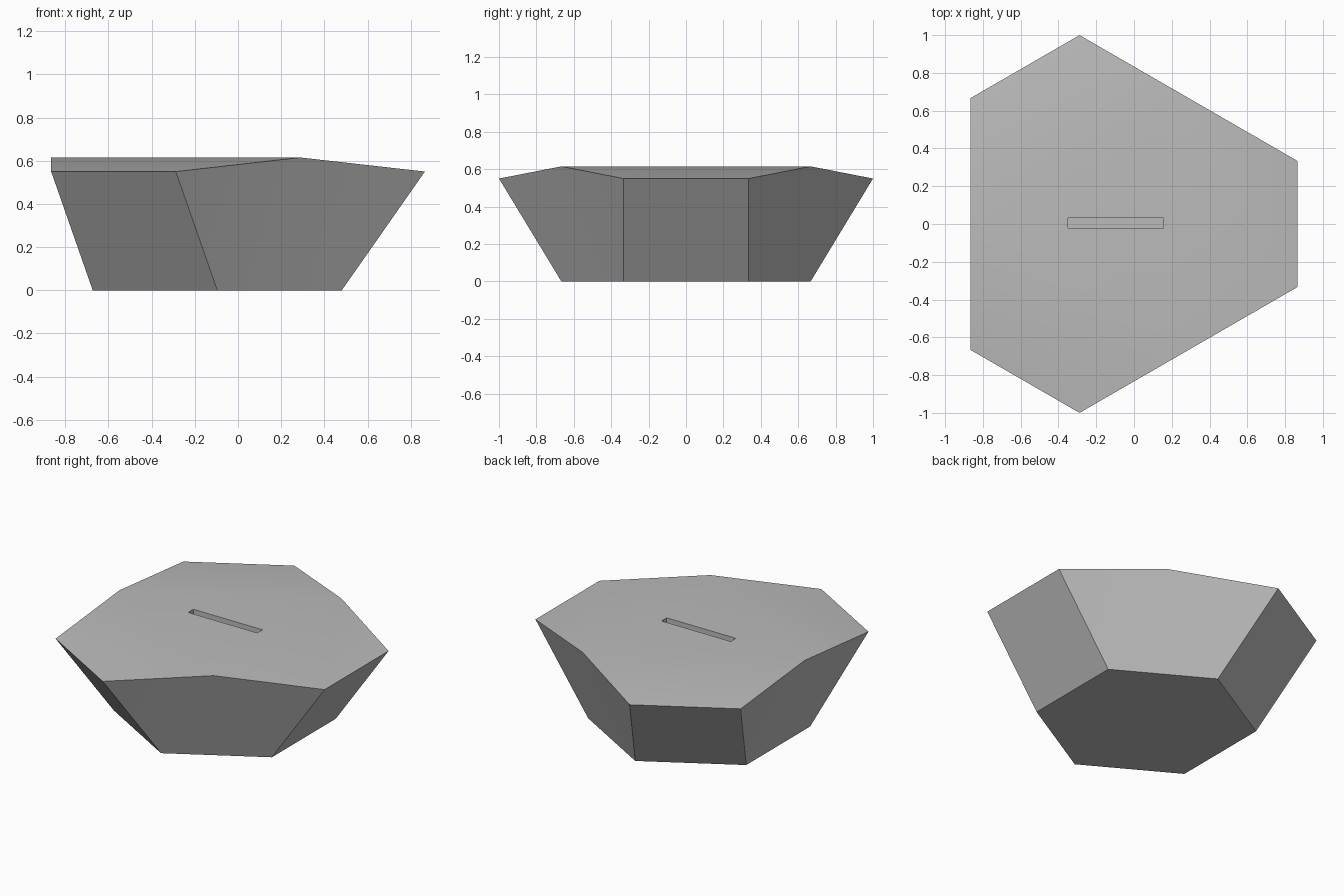
import bpy, bmesh, math
from mathutils import Matrix, Vector

cube = bpy.data.objects.get("Cube")
if cube:
    bpy.data.objects.remove(cube, do_unlink=True)

# Single grey material
grey = bpy.data.materials.new("plain grey")
grey.use_nodes = True
colour = (0.5, 0.5, 0.5, 1)
grey.diffuse_color = colour
grey.node_tree.nodes["Principled BSDF"].inputs["Base Color"].default_value = colour

CENTRE = Vector((-0.096, 0, 0))
HALF = 1 / 3
RIM_Z, PEAK_Z = 0.55, 0.615


def finish(name, bm):
    bmesh.ops.recalc_face_normals(bm, faces=bm.faces)
    mesh = bpy.data.meshes.new(name)
    bm.to_mesh(mesh)
    bm.free()
    obj = bpy.data.objects.new(name, mesh)
    bpy.context.collection.objects.link(obj)
    mesh.materials.append(grey)
    return obj


# Body: one third of the outline, turned three times about the centre
bm = bmesh.new()
thirds = []
for k in range(3):
    turn = Matrix.Rotation(k * math.tau / 3, 3, "Z")

    def point(x, y, z):
        return bm.verts.new(turn @ Vector((x, y, z)) + CENTRE)

    thirds.append({
        "low": [point(0.577, s * HALF, 0) for s in (-1, 1)],
        "rim": [point(0.962, s * HALF, RIM_Z) for s in (-1, 1)],
        "peak": point(0.385, 2 * HALF, PEAK_Z),
    })

for k, a in enumerate(thirds):
    b, prev = thirds[(k + 1) % 3], thirds[k - 1]
    (l0, l1), (r0, r1), peak = a["low"], a["rim"], a["peak"]
    next_low, next_rim = b["low"][0], b["rim"][0]
    # short wall, then the long wall bent at its peak
    bm.faces.new((l0, l1, r1, r0))
    bm.faces.new((l1, peak, r1))
    bm.faces.new((l1, next_low, peak))
    bm.faces.new((next_low, next_rim, peak))
    # sloping part of the top
    bm.faces.new((r0, r1, peak, prev["peak"]))
bm.faces.new([t["peak"] for t in thirds])
bm.faces.new([v for t in thirds for v in t["low"]])
body = finish("body", bm)

# Slot cut into the top
bm = bmesh.new()
bmesh.ops.create_cube(bm, size=1)
bmesh.ops.scale(bm, vec=(0.505, 0.054, 0.3), verts=bm.verts)
bmesh.ops.translate(bm, vec=(-0.097, 0.006, PEAK_Z), verts=bm.verts)
cutter = finish("slot_cutter", bm)
cutter.hide_render = True

for obj in bpy.context.selected_objects:
    obj.select_set(False)
bpy.context.view_layer.objects.active = body
body.select_set(True)
cut = body.modifiers.new("slot", "BOOLEAN")
cut.operation = "DIFFERENCE"
cut.solver = "EXACT"
cut.object = cutter
bpy.ops.object.modifier_apply(modifier=cut.name)
bpy.data.objects.remove(cutter, do_unlink=True)

bpy.ops.object.shade_smooth_by_angle(angle=math.radians(30))
